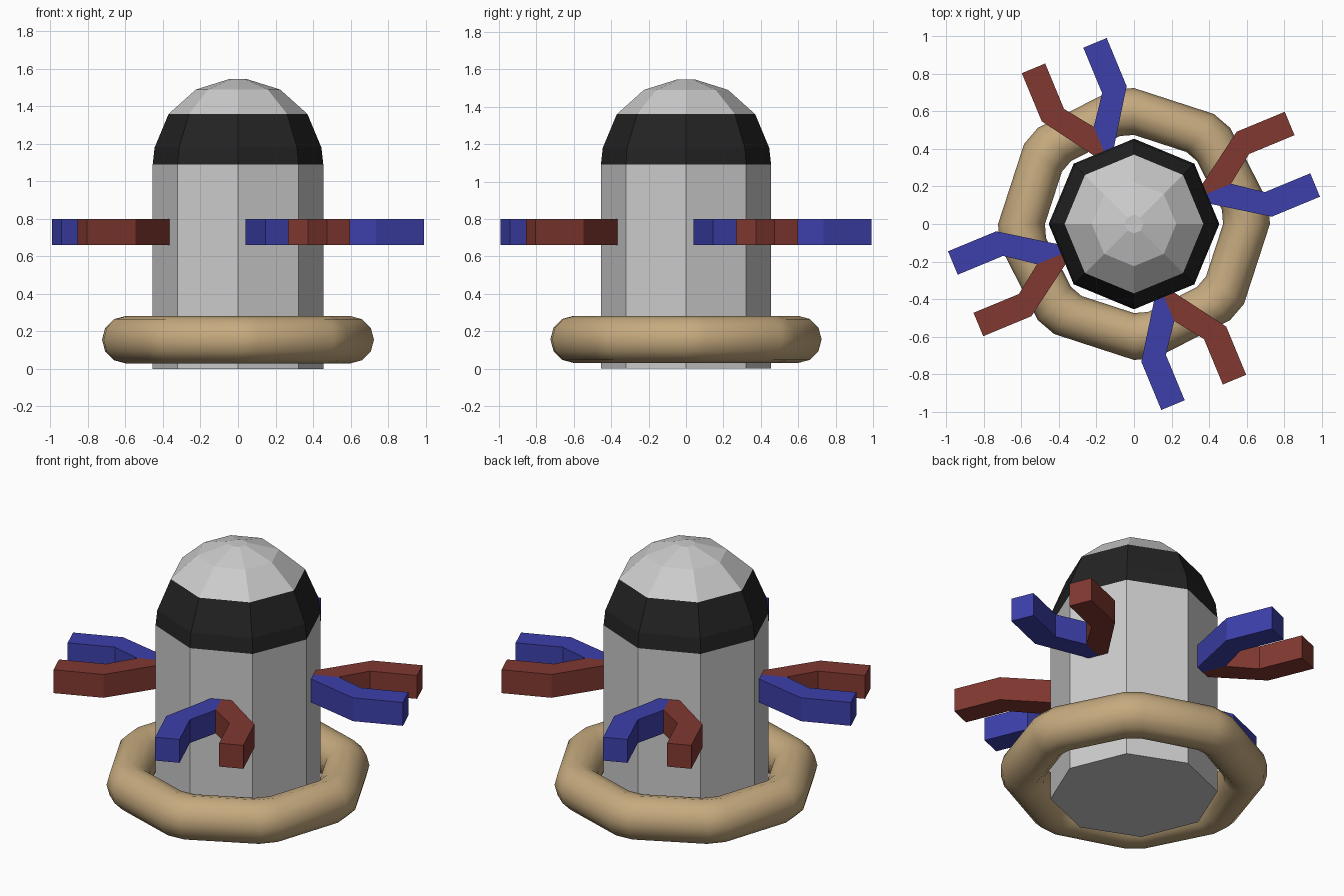
import bpy, bmesh
from math import cos, sin, pi, radians
from mathutils import Matrix

if "Cube" in bpy.data.objects:
    bpy.data.objects.remove(bpy.data.objects["Cube"])


def material(name, rgb):
    m = bpy.data.materials.new(name)
    m.diffuse_color = (*rgb, 1)
    m.use_nodes = True
    m.node_tree.nodes["Principled BSDF"].inputs["Base Color"].default_value = m.diffuse_color
    return m


TAN = material("tan", (0.56, 0.40, 0.21))
BLACK = material("black", (0.017, 0.017, 0.017))
RED = material("red", (0.22, 0.04, 0.03))
BLUE = material("blue", (0.045, 0.05, 0.4))


def add_object(name, bm, mat=None):
    bmesh.ops.recalc_face_normals(bm, faces=bm.faces)
    mesh = bpy.data.meshes.new(name)
    bm.to_mesh(mesh)
    bm.free()
    ob = bpy.data.objects.new(name, mesh)
    bpy.context.collection.objects.link(ob)
    if mat:
        mesh.materials.append(mat)
    return ob


def bridge(bm, a, b):
    for i in range(len(a)):
        j = (i + 1) % len(a)
        bm.faces.new((a[i], a[j], b[j], b[i]))


def lathe(name, profile, mat=None, cap_bottom=False, cap_top=False):
    """Octagonal turned part from (radius, height) pairs."""
    bm = bmesh.new()
    rings = [[bm.verts.new((r * cos(k * pi / 4), r * sin(k * pi / 4), z))
              for k in range(8)] for r, z in profile]
    for a, b in zip(rings, rings[1:]):
        bridge(bm, a, b)
    if cap_bottom:
        bm.faces.new(rings[0])
    if cap_top:
        bm.faces.new(rings[-1])
    return add_object(name, bm, mat)


# Octagonal body, dark band and faceted dome
lathe("body", [(0.455, 0), (0.455, 1.09)], cap_bottom=True)
lathe("band", [(0.455, 1.09), (0.445, 1.18), (0.37, 1.36)], BLACK)
lathe("dome", [(0.37, 1.36), (0.225, 1.49), (0.05, 1.545)], cap_top=True)

# Rounded ring around the base, with two close sections at each corner
bm = bmesh.new()
sections = []
for k in range(8):
    for offset in (0, 9):
        a = radians(45 * k + offset)
        sections.append([bm.verts.new(((0.6 + 0.125 * cos(t)) * cos(a),
                                       (0.6 + 0.125 * cos(t)) * sin(a),
                                       0.156 + 0.126 * sin(t)))
                         for t in (j * pi / 6 for j in range(12))])
for i, s in enumerate(sections):
    bridge(bm, s, sections[(i + 1) % len(sections)])
ring = add_object("base_ring", bm, TAN)
bpy.context.view_layer.objects.active = ring
ring.select_set(True)
bpy.ops.object.shade_smooth_by_angle(angle=radians(32))

# Four pairs of bent prongs, mirrored about each pair's own axis
PRONG = [(0.40, 0), (0.40, 0.045), (0.694, 0.245), (0.972, 0.245),
         (0.972, 0.11), (0.71, 0.11), (0.56, 0)]
for k in range(4):
    turn = Matrix.Rotation(radians(22.5 + 90 * k), 4, 'Z')
    for colour, side, mat in (("red", 1, RED), ("blue", -1, BLUE)):
        bm = bmesh.new()
        low = [bm.verts.new((u, side * v, 0.66)) for u, v in PRONG]
        high = [bm.verts.new((u, side * v, 0.80)) for u, v in PRONG]
        bridge(bm, low, high)
        bm.faces.new(low)
        bm.faces.new(high)
        bm.transform(turn)
        add_object(f"{colour}_prong_{k + 1}", bm, mat)
